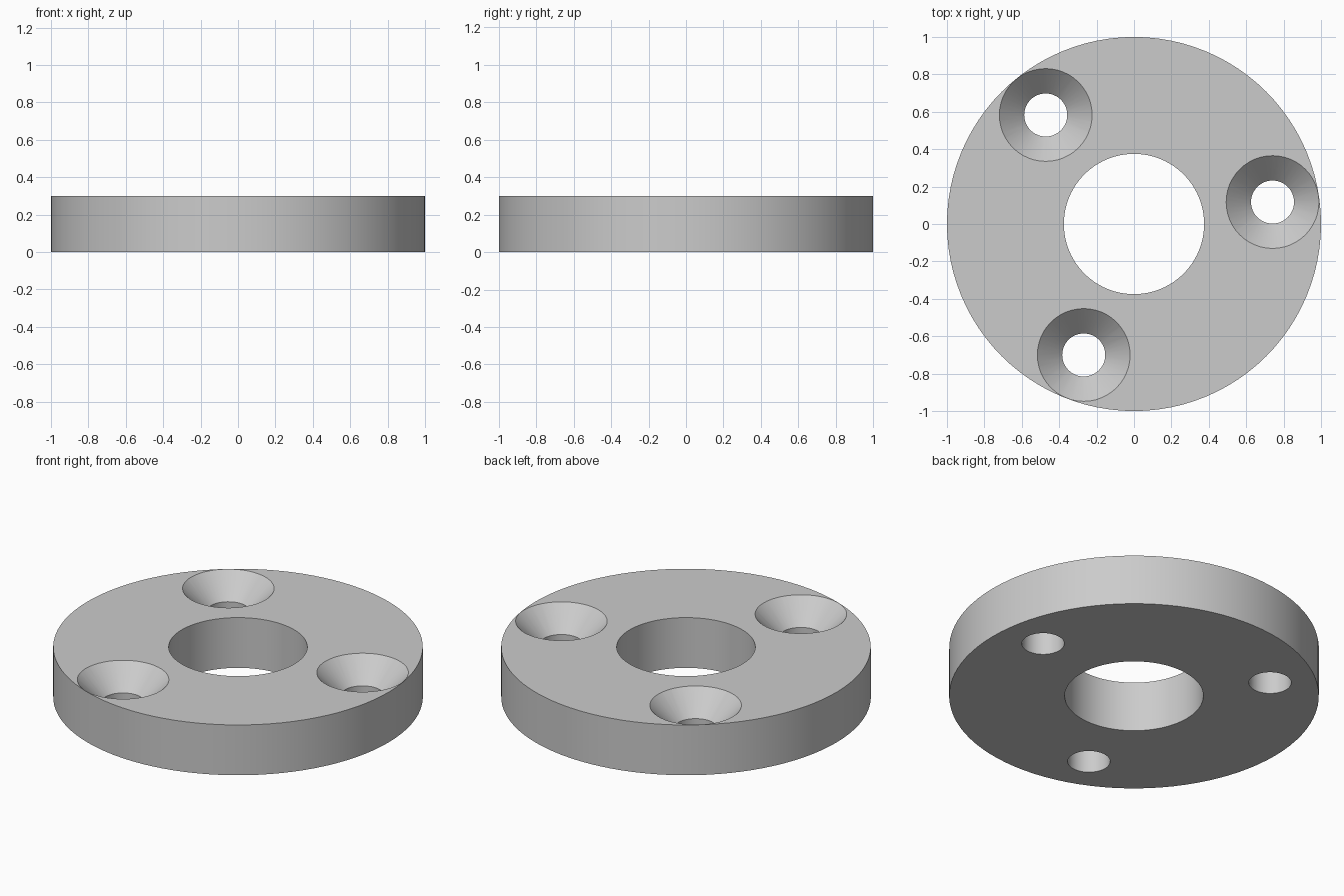
import bpy, bmesh, math
from mathutils import Matrix, Vector

cube = bpy.data.objects.get("Cube")
if cube:
    bpy.data.objects.remove(cube, do_unlink=True)

HEIGHT, OUTER, BORE = 0.30, 1.0, 0.375
HOLE, SINK, BOLT_CIRCLE, FIRST_ANGLE = 0.115, 0.248, 0.75, 9

# Single grey metal colour
grey = bpy.data.materials.new("light grey metal")
grey.use_nodes = True
grey.diffuse_color = (0.6, 0.6, 0.6, 1)
grey.node_tree.nodes["Principled BSDF"].inputs["Base Color"].default_value = (0.6, 0.6, 0.6, 1)


def lathe(name, profile, steps, closed=False):
    """Revolve an (r, z) profile around the z axis into a solid."""
    bm = bmesh.new()
    verts = [bm.verts.new((r, 0, z)) for r, z in profile]
    edges = [bm.edges.new(pair) for pair in zip(verts, verts[1:])]
    if closed:
        edges.append(bm.edges.new((verts[-1], verts[0])))
    bmesh.ops.spin(bm, geom=verts + edges, axis=(0, 0, 1), cent=(0, 0, 0),
                   angle=math.tau, steps=steps)
    bmesh.ops.remove_doubles(bm, verts=bm.verts, dist=1e-5)
    bmesh.ops.recalc_face_normals(bm, faces=bm.faces)
    mesh = bpy.data.meshes.new(name)
    bm.to_mesh(mesh)
    bm.free()
    mesh.materials.append(grey)
    obj = bpy.data.objects.new(name, mesh)
    bpy.context.collection.objects.link(obj)
    return obj


# Ring-shaped plate with the central bore
plate = lathe("flange_plate", [(BORE, 0), (OUTER, 0), (OUTER, HEIGHT), (BORE, HEIGHT)],
              96, closed=True)
bpy.context.view_layer.objects.active = plate
plate.select_set(True)

# Three countersunk screw holes, 45 degree cone above a straight shank
shank_top = HEIGHT - (SINK - HOLE)
for i in range(3):
    cutter = lathe("screw_hole_cutter",
                   [(0, -0.1), (HOLE, -0.1), (HOLE, shank_top),
                    (SINK + 0.1, HEIGHT + 0.1), (0, HEIGHT + 0.1)], 48)
    turn = Matrix.Rotation(math.radians(FIRST_ANGLE + 120 * i), 4, "Z")
    cutter.data.transform(Matrix.Translation(turn @ Vector((BOLT_CIRCLE, 0, 0))))
    cutter.hide_render = True
    mod = plate.modifiers.new("screw_hole", "BOOLEAN")
    mod.operation, mod.solver, mod.object = "DIFFERENCE", "EXACT", cutter
    bpy.ops.object.modifier_apply(modifier=mod.name)
    bpy.data.objects.remove(cutter, do_unlink=True)

# Smooth round walls, crisp rims
for obj in bpy.context.selected_objects:
    obj.select_set(obj == plate)
bpy.ops.object.shade_smooth_by_angle(angle=math.radians(30))
